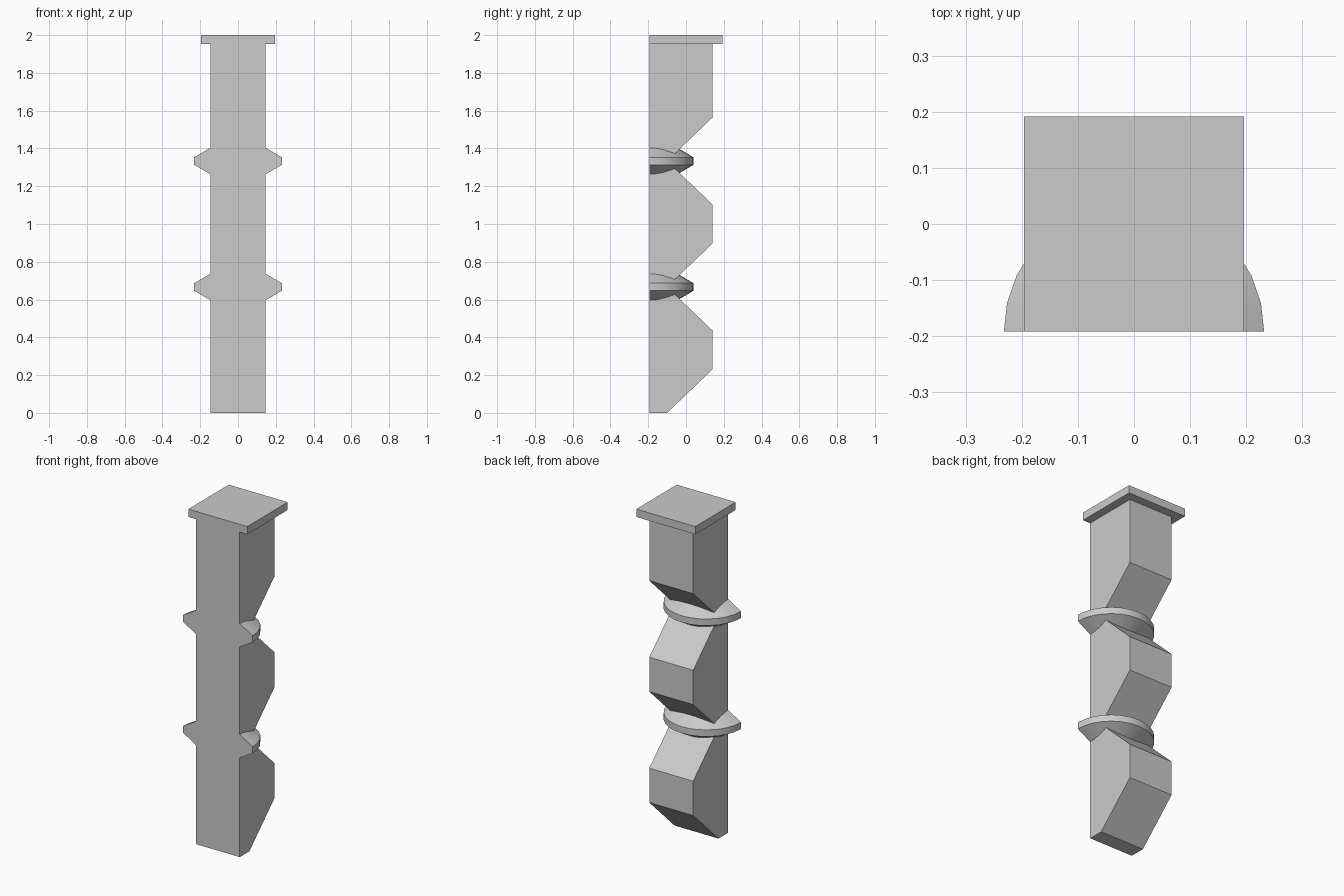
import bpy
import bmesh
import math

if "Cube" in bpy.data.objects:
    bpy.data.objects.remove(bpy.data.objects["Cube"])

FRONT, BACK, HALF_W = -0.192, 0.14, 0.146
PITCH = 2 / 3          # height of one carved block

stone = bpy.data.materials.new("light grey stone")
stone.diffuse_color = (0.6, 0.6, 0.6, 1)
stone.use_nodes = True
stone.node_tree.nodes["Principled BSDF"].inputs["Base Color"].default_value = stone.diffuse_color


def add_object(name, bm):
    bmesh.ops.recalc_face_normals(bm, faces=bm.faces)
    mesh = bpy.data.meshes.new(name)
    bm.to_mesh(mesh)
    bm.free()
    mesh.materials.append(stone)
    obj = bpy.data.objects.new(name, mesh)
    bpy.context.collection.objects.link(obj)
    return obj


# Shaft: notched side profile (y, z) extruded across x
profile = [(FRONT, 0)]
for i in range(3):
    z = i * PITCH
    profile += [(-0.1, z), (BACK, z + 0.23)]
    if i < 2:
        profile.append((BACK, z + PITCH - 0.23))
profile += [(BACK, 1.955), (FRONT, 1.955)]
bm = bmesh.new()
face = bm.faces.new([bm.verts.new((-HALF_W, y, z)) for y, z in profile])
side = bmesh.ops.extrude_face_region(bm, geom=[face])
bmesh.ops.translate(bm, vec=(2 * HALF_W, 0, 0),
                    verts=[g for g in side["geom"] if isinstance(g, bmesh.types.BMVert)])
add_object("shaft", bm)

# Cap slab
bm = bmesh.new()
bmesh.ops.create_cube(bm, size=1)
bmesh.ops.scale(bm, vec=(0.392, 0.384, 0.047), verts=bm.verts)
bmesh.ops.translate(bm, vec=(0, 0, 1.9765), verts=bm.verts)
add_object("cap", bm)

# Half-round collars in the notches: (radius, height) spun through 180 degrees
COLLAR = [(0.1, -0.097), (0.232, -0.02), (0.232, 0.02), (0.1, 0.097)]
SEGMENTS = 14
for name, zc in (("lower_collar", PITCH), ("upper_collar", 2 * PITCH)):
    bm = bmesh.new()
    rows = []
    for k in range(SEGMENTS + 1):
        a = math.pi * k / SEGMENTS
        rows.append([bm.verts.new((r * math.cos(a), FRONT + r * math.sin(a), zc + h))
                     for r, h in COLLAR])
    for p, q in zip(rows, rows[1:]):
        for j in range(3):
            bm.faces.new((p[j], q[j], q[j + 1], p[j + 1]))
    bm.faces.new([r[0] for r in rows])
    bm.faces.new([r[3] for r in rows])
    bm.faces.new(rows[0] + rows[-1][::-1])
    obj = add_object(name, bm)
    bpy.ops.object.select_all(action='DESELECT')
    obj.select_set(True)
    bpy.context.view_layer.objects.active = obj
    bpy.ops.object.shade_smooth_by_angle(angle=math.radians(25))
